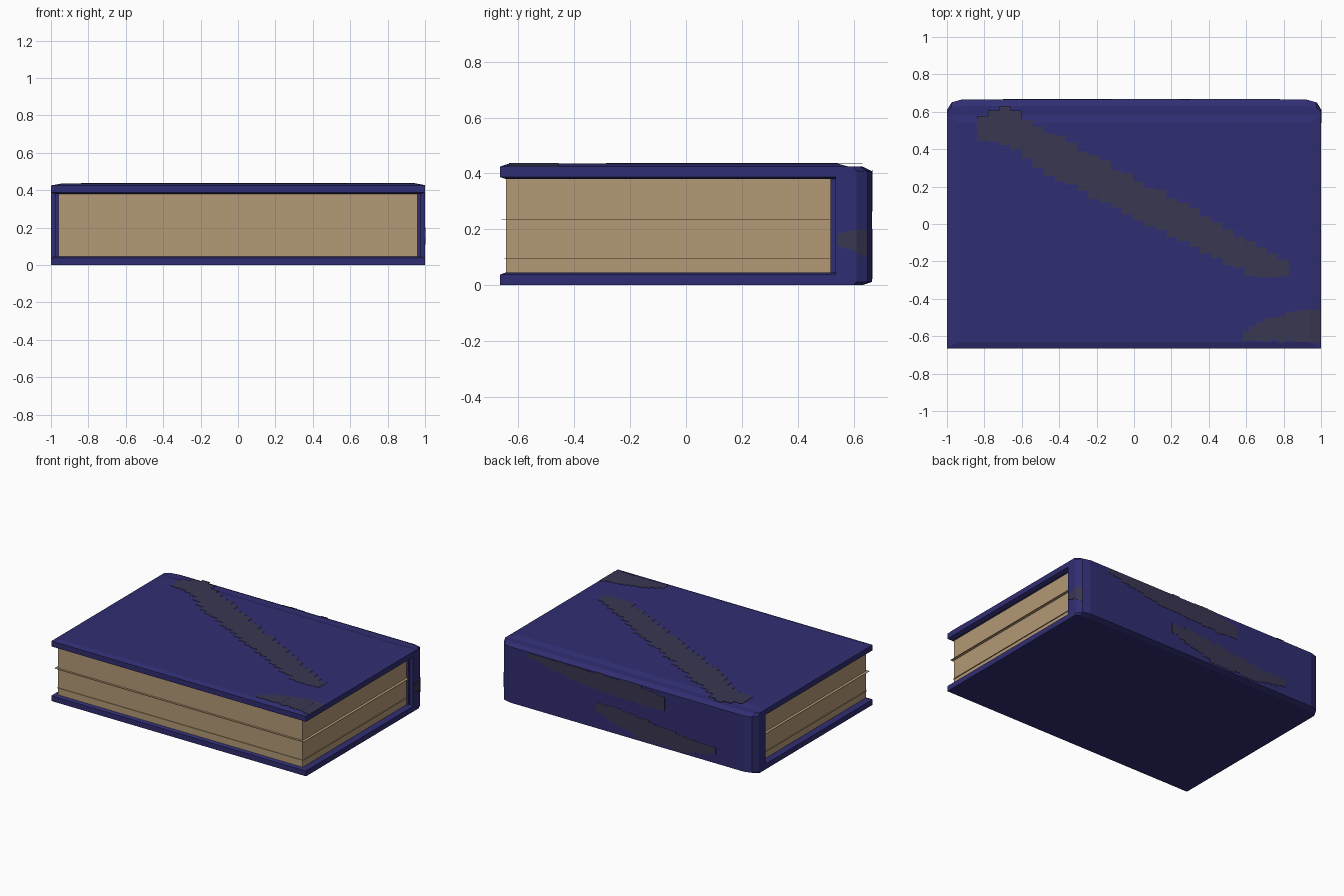
import bpy, bmesh, math, random
from mathutils import Vector

if "Cube" in bpy.data.objects:
    bpy.data.objects.remove(bpy.data.objects["Cube"])

random.seed(4)


def material(name, rgb):
    m = bpy.data.materials.new(name)
    m.diffuse_color = (*rgb, 1)
    m.use_nodes = True
    m.node_tree.nodes["Principled BSDF"].inputs["Base Color"].default_value = m.diffuse_color
    return m


BLUE = material("cover blue", (0.030, 0.027, 0.168))
WORN = material("worn grey", (0.042, 0.038, 0.082))
PAPER = material("aged paper", (0.456, 0.319, 0.180))


def finish(name, bm, mat):
    bmesh.ops.recalc_face_normals(bm, faces=bm.faces)
    me = bpy.data.meshes.new(name)
    bm.to_mesh(me)
    bm.free()
    me.materials.append(mat)
    ob = bpy.data.objects.new(name, me)
    bpy.context.collection.objects.link(ob)
    return ob


def loft(name, rings, mat):
    """Skin a stack of matching outlines and cap both ends."""
    bm = bmesh.new()
    loops = [[bm.verts.new(p) for p in ring] for ring in rings]
    n = len(loops[0])
    for a, b in zip(loops, loops[1:]):
        for i in range(n):
            j = (i + 1) % n
            bm.faces.new((a[i], a[j], b[j], b[i]))
    bm.faces.new(loops[0][::-1])
    bm.faces.new(loops[-1])
    return finish(name, bm, mat)


def rect(x, y0, y1, z):
    return [(-x, y0, z), (x, y0, z), (x, y1, z), (-x, y1, z)]


def box(name, x, y0, y1, z0, z1, mat):
    return loft(name, [rect(x, y0, y1, z0), rect(x, y0, y1, z1)], mat)


# cover boards, with soft bevels
loft("top_board", [rect(0.98, -0.645, 0.56, 0.38), rect(1, -0.665, 0.58, 0.387),
                   rect(1, -0.665, 0.58, 0.425), rect(0.94, -0.63, 0.54, 0.436)], BLUE)
loft("bottom_board", [rect(1, -0.665, 0.58, 0), rect(1, -0.665, 0.58, 0.038),
                      rect(0.98, -0.645, 0.56, 0.046)], BLUE)


# spine with chamfered ends and edges
def spine_ring(z, inset):
    half = [(1, 0.535), (1, 0.61 - inset * 0.3), (0.975, 0.65 - inset * 0.8), (0.92, 0.666 - inset)]
    return [(x, y, z) for x, y in half] + [(-x, y, z) for x, y in reversed(half)]


loft("spine", [spine_ring(0, 0.035), spine_ring(0.012, 0), spine_ring(0.408, 0),
               spine_ring(0.425, 0.035)], BLUE)
box("spine_lining", 0.975, 0.518, 0.54, 0.04, 0.385, BLUE)

# page block and two loose sheets sticking out of it
box("page_block", 0.96, -0.645, 0.52, 0.04, 0.385, PAPER)
box("loose_sheet_upper", 0.98, -0.66, 0.515, 0.234, 0.236, PAPER)
box("loose_sheet_lower", 0.966, -0.65, 0.515, 0.095, 0.097, PAPER)


def worn_patch(name, stations, place, steps=14):
    """Thin ragged patch: stations are (u, low, high), place maps (u, v) to 3D."""
    bm = bmesh.new()
    u0, u1 = stations[0][0], stations[-1][0]
    for k in range(steps):
        a, b = (u0 + (u1 - u0) * (k + t) / steps for t in (0, 1))
        mid = (a + b) / 2
        for s, e in zip(stations, stations[1:]):
            t = (mid - s[0]) / (e[0] - s[0])
            if 0 <= t <= 1:
                jitter = (s[2] - s[1] + e[2] - e[1]) * 0.03
                lo = s[1] + (e[1] - s[1]) * t + random.uniform(-jitter, jitter)
                hi = s[2] + (e[2] - s[2]) * t + random.uniform(-jitter, jitter)
                bm.faces.new([bm.verts.new(place(u, v))
                              for u, v in ((a, lo), (b, lo), (b, hi), (a, hi))])
                break
    # a plate facing outward, given a hair of thickness
    ob = finish(name, bm, WORN)
    mod = ob.modifiers.new("thickness", 'SOLIDIFY')
    mod.thickness, mod.offset = 0.002, 0
    return ob


def on_top(u, v):
    # follows the bevel near the right and front edges
    drop = max(0, (u - 0.94) / 0.06, (-0.63 - v) / 0.035)
    return (u, v, 0.437 - 0.011 * min(drop, 1))


def on_spine(u, v):
    return (u, 0.667, v)


# scuffs on the top cover
worn_patch("diagonal_scuff", [(-0.84, 0.45, 0.57), (-0.70, 0.44, 0.64), (-0.5, 0.29, 0.52),
                              (-0.1, 0.08, 0.30), (0.3, -0.12, 0.09), (0.65, -0.28, -0.11),
                              (0.83, -0.29, -0.20)], on_top, 28)
worn_patch("corner_scuff", [(0.58, -0.625, -0.58), (0.7, -0.625, -0.51), (0.88, -0.625, -0.46)],
           on_top, 8)
worn_patch("corner_scuff_edge", [(0.88, -0.625, -0.46), (0.94, -0.625, -0.46)], on_top, 1)
worn_patch("corner_scuff_bevel", [(0.94, -0.625, -0.46), (1.0, -0.625, -0.46)], on_top, 1)

# scuffs on the spine
worn_patch("spine_scuff_upper", [(-0.30, 0.27, 0.36), (-0.1, 0.27, 0.405), (0.4, 0.30, 0.405),
                                 (0.78, 0.38, 0.405)], on_spine, 18)
worn_patch("spine_scuff_lower", [(-0.70, 0.08, 0.12), (-0.5, 0.03, 0.13), (-0.1, 0.03, 0.18),
                                 (0.1, 0.08, 0.2), (0.24, 0.14, 0.19)], on_spine, 18)
worn_patch("spine_end_scuff", [(0.54, 0.14, 0.18), (0.61, 0.12, 0.20)],
           lambda u, v: (1.001, u, v), 4)
worn_patch("spine_corner_scuff", [(0.61, 0.11, 0.2), (0.65, 0.10, 0.19)],
           lambda u, v: (1.001 - (u - 0.61) * 0.625, u, v), 2)
